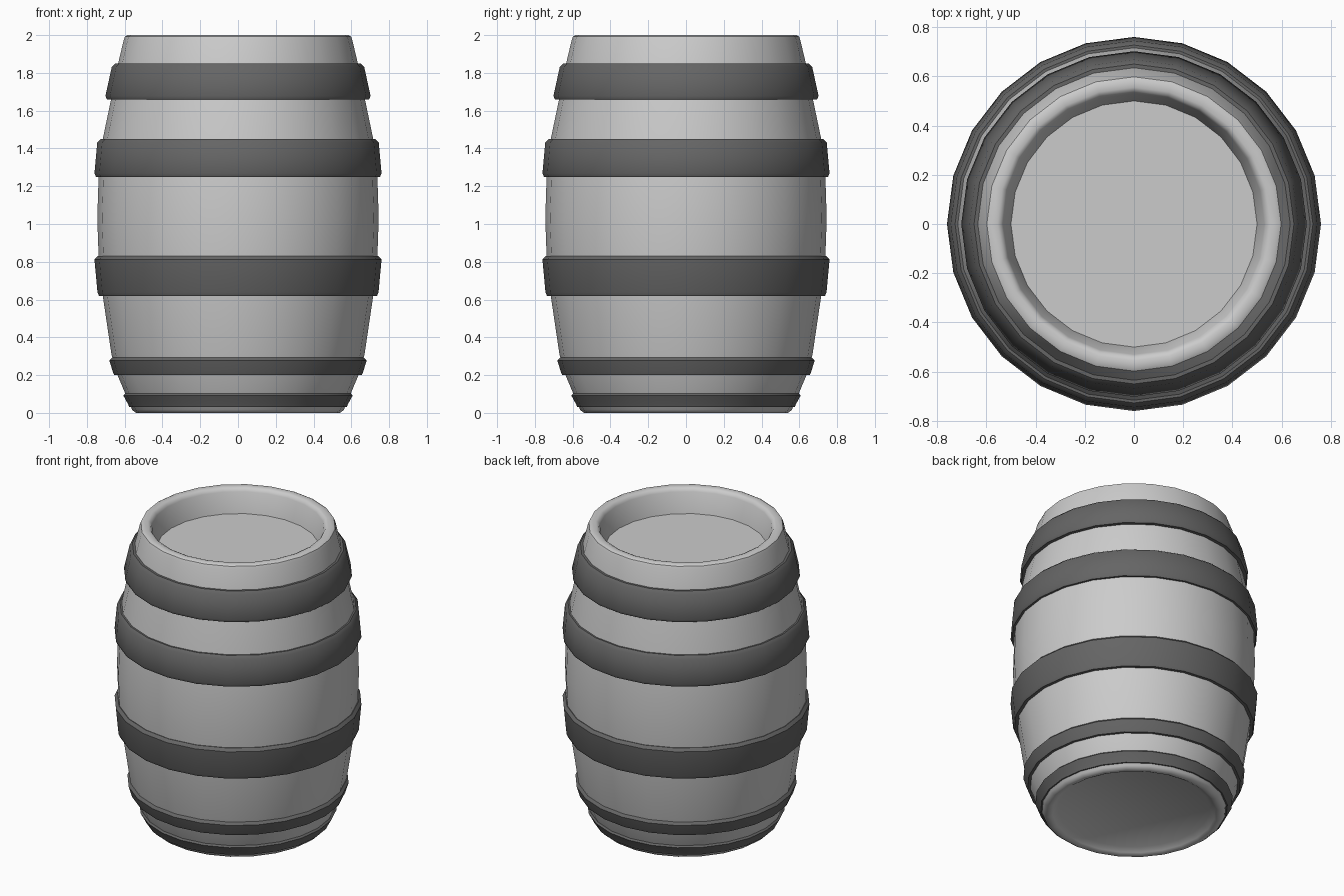
import bpy, bmesh, math

if "Cube" in bpy.data.objects:
    bpy.data.objects.remove(bpy.data.objects["Cube"])

SIDES = 24


def lathe(name, profile, closed=False, color=None):
    """Revolve an (r, z) profile around z; open profiles get end caps."""
    bm = bmesh.new()
    rings = []
    for r, z in profile:
        rings.append([bm.verts.new((r * math.cos(2 * math.pi * i / SIDES),
                                    r * math.sin(2 * math.pi * i / SIDES), z))
                      for i in range(SIDES)])
    pairs = list(zip(rings, rings[1:]))
    if closed:
        pairs.append((rings[-1], rings[0]))
    else:
        bm.faces.new(rings[0][::-1])
        bm.faces.new(rings[-1])
    for a, b in pairs:
        for i in range(SIDES):
            j = (i + 1) % SIDES
            bm.faces.new((a[i], a[j], b[j], b[i]))
    bmesh.ops.recalc_face_normals(bm, faces=bm.faces)
    mesh = bpy.data.meshes.new(name)
    bm.to_mesh(mesh)
    bm.free()
    obj = bpy.data.objects.new(name, mesh)
    bpy.context.collection.objects.link(obj)
    if color:
        mesh.materials.append(color)
    bpy.ops.object.select_all(action='DESELECT')
    obj.select_set(True)
    bpy.context.view_layer.objects.active = obj
    bpy.ops.object.shade_smooth_by_angle(angle=math.radians(40))
    return obj


def hoop(name, z0, r0, z1, r1):
    """Metal band with softened edges, its inner side sunk into the staves."""
    c, t = 0.018, 0.05
    lathe(name, [(r0 - t, z0), (r0 - 0.008, z0), (r0, z0 + c),
                 (r1, z1 - c), (r1 - c, z1), (r1 - t, z1)],
          closed=True, color=iron)


iron = bpy.data.materials.new("dark_iron")
iron.diffuse_color = (0.13, 0.13, 0.13, 1)
iron.use_nodes = True
iron.node_tree.nodes["Principled BSDF"].inputs["Base Color"].default_value = iron.diffuse_color

# Barrel body: shallow recess below, bulging staves, rounded rim, sunken lid
lathe("barrel_body", [
    (0.466, 0.03), (0.50, 0.008), (0.515, 0.0), (0.54, 0.0), (0.56, 0.015),
    (0.60, 0.11), (0.638, 0.20), (0.67, 0.31), (0.716, 0.62), (0.738, 0.83),
    (0.745, 1.03), (0.738, 1.25), (0.716, 1.45), (0.672, 1.66), (0.637, 1.84),
    (0.605, 1.975), (0.598, 1.993), (0.585, 2.0), (0.555, 2.0), (0.54, 1.993),
    (0.53, 1.975), (0.50, 1.84)])

# Five iron hoops, bottom to top
hoop("hoop_foot", 0.03, 0.583, 0.11, 0.607)
hoop("hoop_low", 0.20, 0.663, 0.295, 0.681)
hoop("hoop_lower_middle", 0.62, 0.744, 0.83, 0.76)
hoop("hoop_upper_middle", 1.25, 0.76, 1.45, 0.745)
hoop("hoop_top", 1.66, 0.702, 1.85, 0.668)
